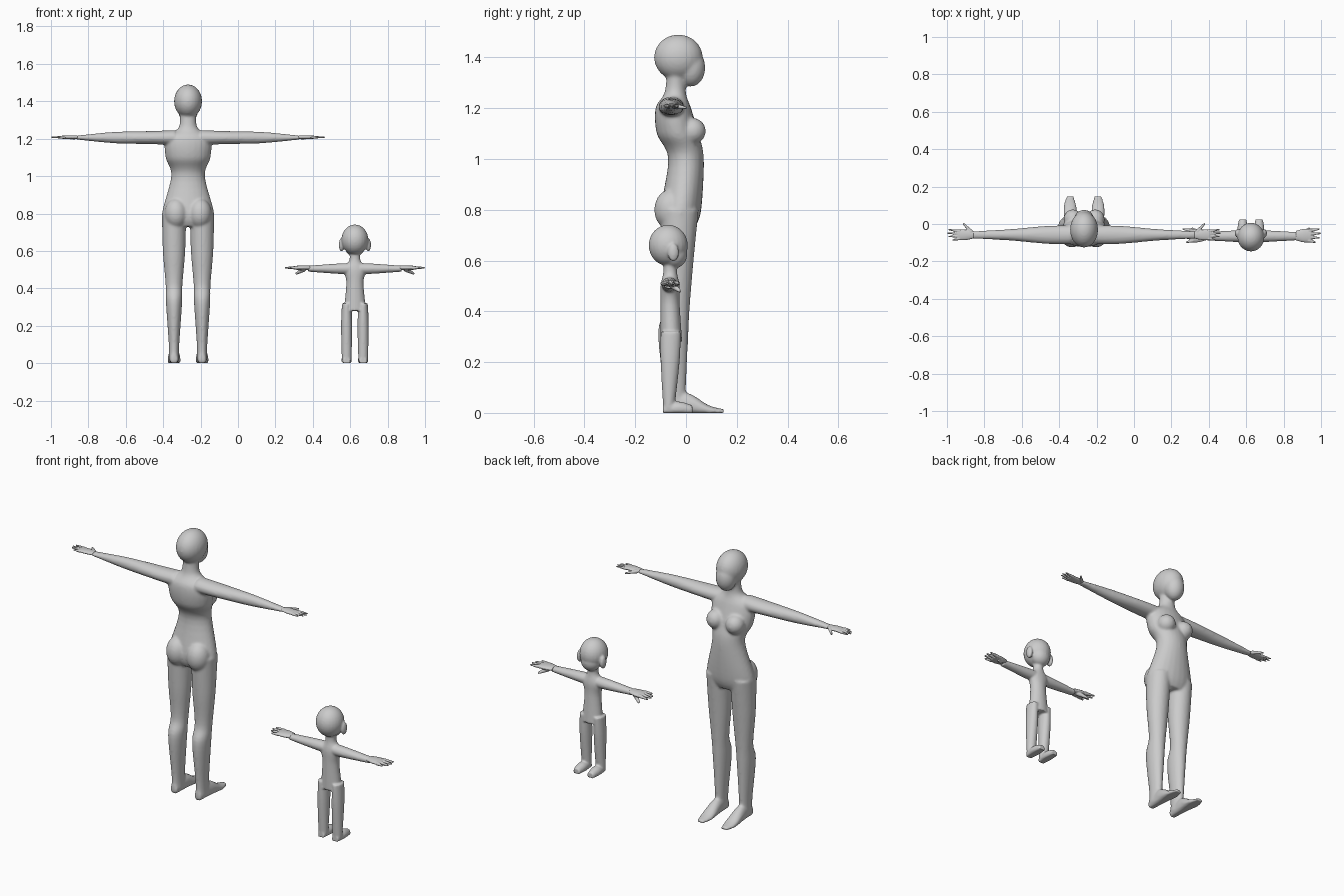
import bpy
import bmesh
from math import cos, sin, tau
from mathutils import Matrix, Vector

cube = bpy.data.objects.get("Cube")
if cube:
    bpy.data.objects.remove(cube, do_unlink=True)

GREY = (0.6, 0.6, 0.6, 1)
grey = bpy.data.materials.new("plain grey")
grey.use_nodes = True
grey.diffuse_color = GREY
grey.node_tree.nodes["Principled BSDF"].inputs["Base Color"].default_value = GREY

# How station, across and along values map to x, y, z for each loft axis
PLACE = {
    "X": lambda station, across, along: (station, along, across),
    "Y": lambda station, across, along: (across, station, along),
    "Z": lambda station, across, along: (across, along, station),
}


def spline(rows, steps=6):
    """Smooth the rows of a profile with a Catmull-Rom curve."""
    points = [Vector(row) for row in rows]
    points = [points[0], *points, points[-1]]
    smooth = []
    for before, start, end, after in zip(points, points[1:], points[2:], points[3:]):
        leaving, arriving = (end - before) / 2, (after - start) / 2
        for step in range(steps):
            u = step / steps
            blend = u * u * (3 - 2 * u)
            smooth.append(start.lerp(end, blend) + leaving * u * (1 - u) ** 2
                          - arriving * u * u * (1 - u))
    return smooth + [points[-1]]


def loft(bm, axis, rows, centre=0, side=1, sides=24):
    """Skin a row of ellipses, each (station, half width, low edge, high edge)."""
    rings = []
    for station, half, low, high in spline(rows):
        ring = []
        for k in range(sides):
            angle = tau * k / sides
            across = centre + half * cos(angle)
            along = (low + high) / 2 + (high - low) / 2 * sin(angle)
            x, y, z = PLACE[axis](station, across, along)
            ring.append(bm.verts.new((x * side, y, max(z, 0))))
        rings.append(ring)
    for lower, upper in zip(rings, rings[1:]):
        for k in range(sides):
            bm.faces.new((lower[k - 1], lower[k], upper[k], upper[k - 1]))
    bm.faces.new(rings[0])
    bm.faces.new(rings[-1])


def straight(rows, middle):
    """Rows of (station, half width, half depth) about one straight line."""
    return [(station, half, middle - depth, middle + depth) for station, half, depth in rows]


def ball(bm, centre, size, side=1):
    x, y, z = centre
    matrix = Matrix.Translation((x * side, y, z)) @ Matrix.Diagonal((*size, 1))
    bmesh.ops.create_uvsphere(bm, u_segments=24, v_segments=16, radius=1, matrix=matrix)


def digit(bm, start, end, radius, side, count=12):
    """A finger or thumb as a tapering chain of overlapping balls."""
    for step in range(count):
        u = step / (count - 1)
        size = radius * (1 - u / 2)
        ball(bm, Vector(start).lerp(Vector(end), u), (size, size, size), side)


def finish(bm, name, offset, voxel, softness):
    """Fuse the overlapping volumes into one smooth skin."""
    bmesh.ops.recalc_face_normals(bm, faces=bm.faces)
    mesh = bpy.data.meshes.new(name)
    bm.to_mesh(mesh)
    bm.free()
    mesh.materials.append(grey)
    part = bpy.data.objects.new(name, mesh)
    part.location.x = offset
    bpy.context.collection.objects.link(part)
    fuse = part.modifiers.new("fuse", "REMESH")
    fuse.mode = "VOXEL"
    fuse.voxel_size = voxel
    fuse.use_smooth_shade = True
    soften = part.modifiers.new("soften", "SMOOTH")
    soften.factor = 0.5
    soften.iterations = softness


def body(name, offset, voxel, head, torso, leg, leg_x, foot, arm, arm_y, arm_z, paired):
    bm = bmesh.new()
    for centre, size in head:
        ball(bm, centre, size)
    loft(bm, "Z", torso)
    sole = -.01
    for side in (-1, 1):
        loft(bm, "Z", leg, leg_x, side)
        loft(bm, "Y", [(y, half, sole, top) for y, half, top in foot], leg_x, side)
        loft(bm, "X", straight(arm, arm_y), arm_z, side)
        for centre, size in paired:
            ball(bm, centre, size, side)
    finish(bm, name + "_body", offset, voxel, softness=6)


def hands(name, offset, wrist, tip, half, thick, y, z, thumb_start, thumb_end):
    length = tip - wrist
    knuckle = wrist + length * .6
    palm = [(wrist, thick * 1.2, half * .7),
            ((wrist + knuckle) / 2, thick * 1.3, half),
            (knuckle, thick, half)]
    for label, side in (("right", -1), ("left", 1)):
        bm = bmesh.new()
        loft(bm, "X", straight(palm, y), z, side)
        # Four fingers fan out, the third from the back being the longest
        for finger in range(4):
            spread = half * (finger - 1.5) / 2
            reach = tip - thick / 2 - length * (finger - 2) ** 2 / 20
            digit(bm, (knuckle - thick, y + spread, z), (reach, y + spread * 1.3, z),
                  thick, side)
        digit(bm, thumb_start, thumb_end, thick * 1.3, side)
        finish(bm, f"{name}_{label}_hand", offset, voxel=.003, softness=2)


# Tall figure
body(
    "tall_figure", offset=-.267, voxel=.007,
    head=[((0, -.03, 1.4), (.075, .096, .09)),      # skull
          ((0, .02, 1.36), (.055, .056, .075))],    # face
    torso=[(1.35, .045, -.075, 0), (1.26, .05, -.085, 0), (1.2, .12, -.12, .02),
           (1.1, .12, -.115, .05), (1, .09, -.07, .07), (.8, .14, -.1, .06),
           (.73, .12, -.08, .035)],
    leg=[(.8, .065, -.1, .05), (.6, .06, -.09, .03), (.42, .045, -.08, .015),
         (.32, .043, -.11, .01), (.1, .028, -.09, 0), (.02, .028, -.09, 0)],
    leg_x=.075,
    foot=[(-.09, .02, .05), (0, .03, .08), (.09, .035, .03), (.15, .02, .015)],
    arm=[(.07, .04, .05), (.2, .035, .048), (.4, .03, .03), (.6, .01, .02)],
    arm_y=-.058, arm_z=1.206,
    paired=[((.06, .025, 1.11), (.05, .053, .052)),    # breasts
            ((.064, -.06, .8), (.062, .065, .08))],    # buttocks
)
hands("tall_figure", offset=-.267, wrist=.59, tip=.733, half=.028, thick=.008,
      y=-.058, z=1.208, thumb_start=(.605, -.04, 1.207), thumb_end=(.643, 0, 1.202))

# Small figure
body(
    "small_figure", offset=.625, voxel=.005,
    head=[((0, -.07, .66), (.072, .077, .081)),       # skull
          ((0, -.045, .625), (.055, .05, .055))],     # face
    torso=[(.6, .03, -.09, -.035), (.55, .03, -.09, -.035), (.5, .06, -.1, -.025),
           (.43, .046, -.1, -.025), (.28, .06, -.1, -.015)],
    leg=[(.32, .025, -.1, -.02), (.2, .03, -.1, -.025), (.02, .026, -.09, -.045)],
    leg_x=.044,
    foot=[(-.09, .02, .03), (-.03, .028, .045), (.025, .02, .03)],
    arm=[(.03, .03, .032), (.1, .027, .03), (.25, .016, .022)],
    arm_y=-.065, arm_z=.505,
    paired=[((.072, -.05, .632), (.014, .022, .036))],    # ears
)
hands("small_figure", offset=.625, wrist=.24, tip=.375, half=.036, thick=.01,
      y=-.062, z=.51, thumb_start=(.275, -.05, .5), thumb_end=(.312, -.025, .48))
